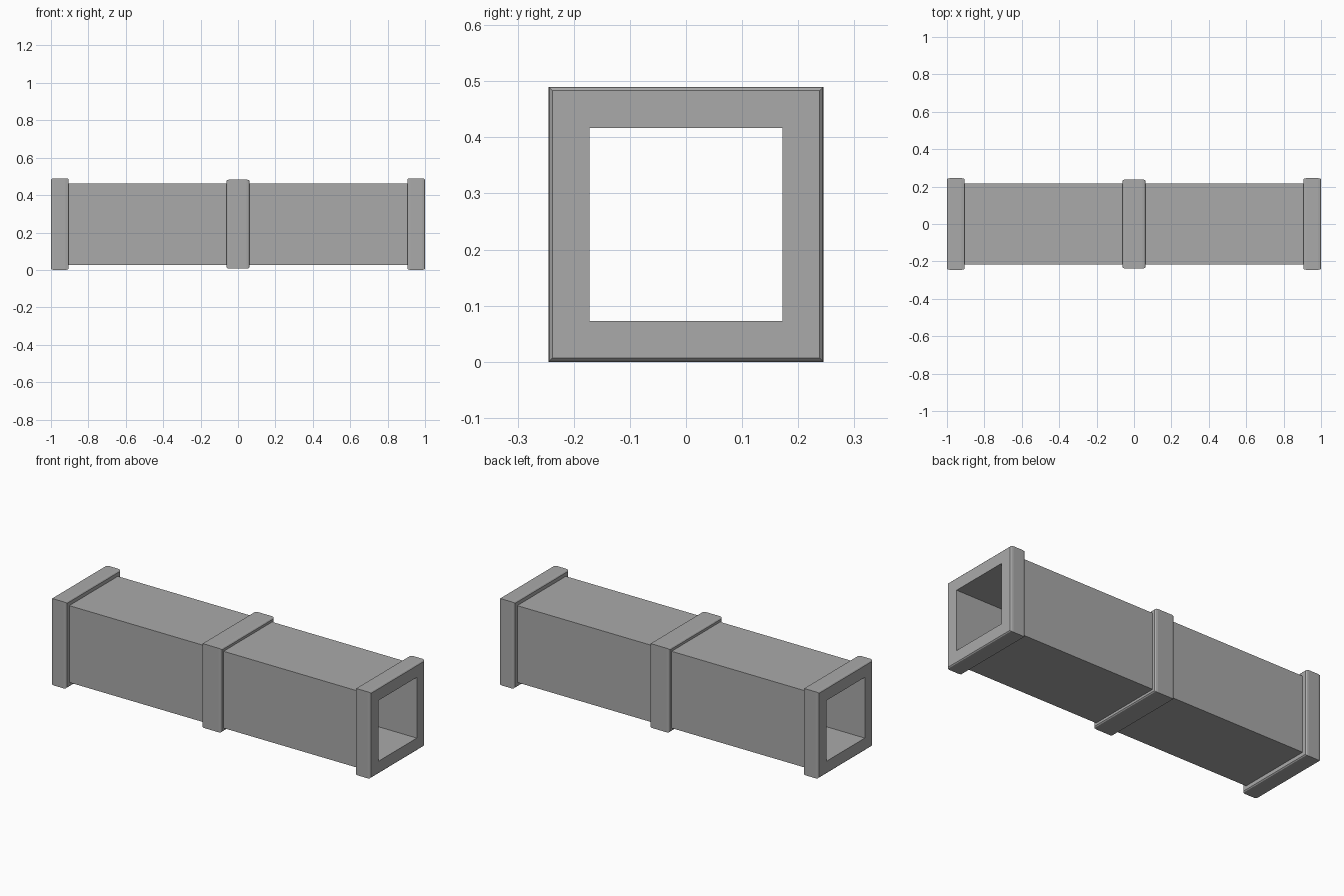
import bpy

cube = bpy.data.objects.get("Cube")
if cube:
    bpy.data.objects.remove(cube, do_unlink=True)

grey = bpy.data.materials.new("plain grey")
grey.use_nodes = True
colour = (0.4, 0.4, 0.4, 1)
grey.diffuse_color = colour
grey.node_tree.nodes["Principled BSDF"].inputs["Base Color"].default_value = colour

CENTRE, HOLE, WALL = 0.245, 0.172, 0.2175
END, COLLAR = 1.0, 0.905


def square_ring(name, profile):
    """Sweep a closed (x, half width) profile round the four sides of a square."""
    n = len(profile)
    corners = [(1, 1), (-1, 1), (-1, -1), (1, -1)]
    verts = [(x, r * sy, CENTRE + r * sz) for sy, sz in corners for x, r in profile]
    faces = [(s * n + i, s * n + (i + 1) % n,
              (s + 1) % 4 * n + (i + 1) % n, (s + 1) % 4 * n + i)
             for s in range(4) for i in range(n)]
    mesh = bpy.data.meshes.new(name)
    mesh.from_pydata(verts, [], faces)
    mesh.materials.append(grey)
    obj = bpy.data.objects.new(name, mesh)
    bpy.context.collection.objects.link(obj)
    return obj


def collar(name, x0, x1, inner, outer):
    """Square band with softly rounded outer edges."""
    edge = [(0, 0.007), (0.005, 0.002), (0.016, 0)]
    left = [(x0 + dx, outer - dr) for dx, dr in edge]
    right = [(x1 - dx, outer - dr) for dx, dr in reversed(edge)]
    return square_ring(name, [(x1, inner), (x0, inner)] + left + right)


# Hollow square tube
square_ring("tube", [(COLLAR, HOLE), (-COLLAR, HOLE), (-COLLAR, WALL), (COLLAR, WALL)])

# End collars and middle band
collar("right_end_collar", -END, -COLLAR, HOLE, CENTRE)
collar("left_end_collar", COLLAR, END, HOLE, CENTRE)
collar("middle_band", -0.062, 0.062, 0.2, 0.238)
